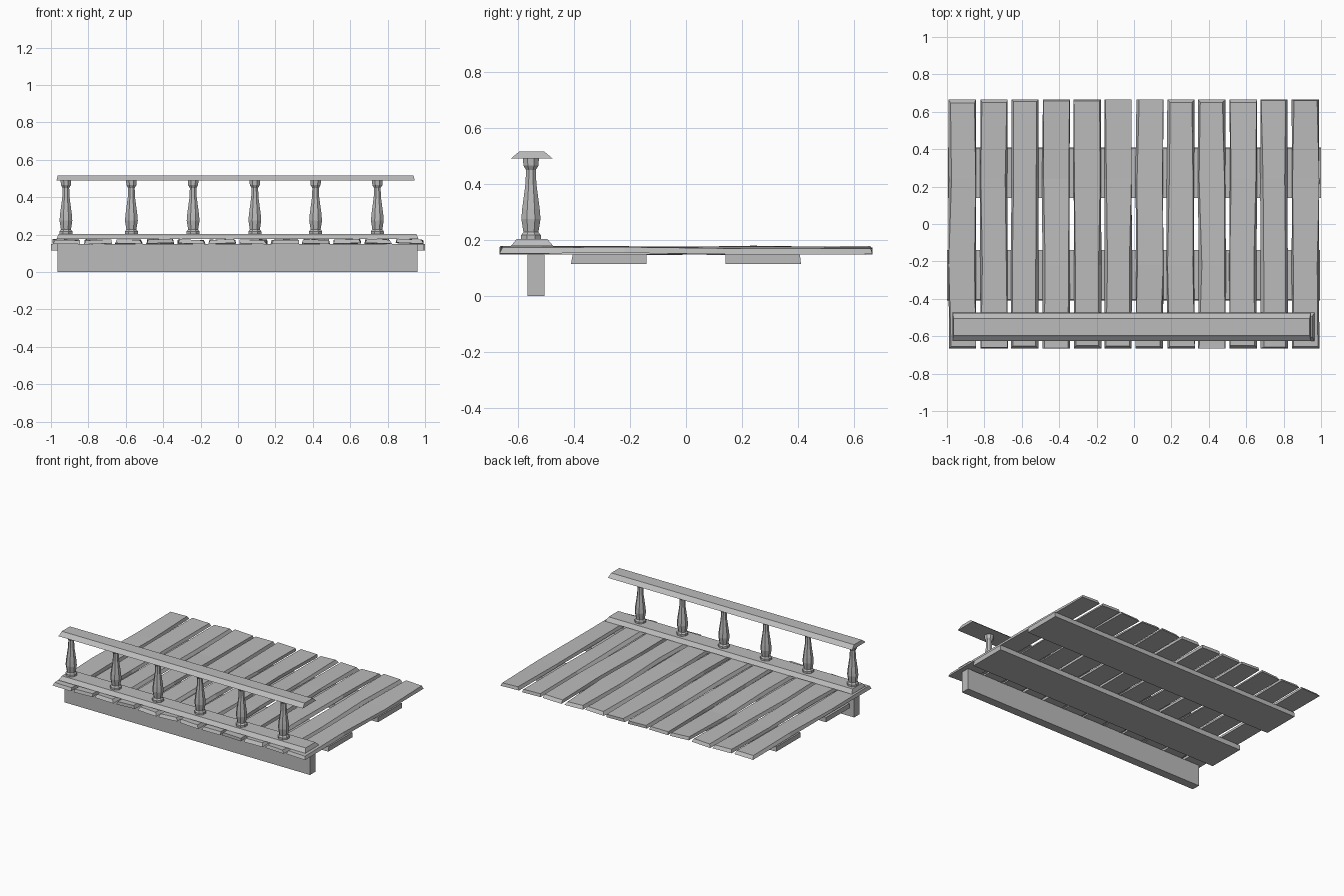
import bpy, bmesh, random
from math import pi, cos, sin

random.seed(7)
cube = bpy.data.objects.get("Cube")
if cube:
    bpy.data.objects.remove(cube, do_unlink=True)

grey = bpy.data.materials.new("plain grey")
grey.use_nodes = True
tone = (0.5, 0.5, 0.5, 1)
grey.diffuse_color = tone
grey.node_tree.nodes["Principled BSDF"].inputs["Base Color"].default_value = tone


def loft(name, rings):
    """Skin matching closed rings of points and cap both ends."""
    bm = bmesh.new()
    loops = [[bm.verts.new(p) for p in ring] for ring in rings]
    n = len(rings[0])
    for a, b in zip(loops, loops[1:]):
        for i in range(n):
            j = (i + 1) % n
            bm.faces.new((a[i], a[j], b[j], b[i]))
    bm.faces.new(loops[0])
    bm.faces.new(loops[-1])
    bmesh.ops.recalc_face_normals(bm, faces=bm.faces)
    mesh = bpy.data.meshes.new(name)
    bm.to_mesh(mesh)
    bm.free()
    mesh.materials.append(grey)
    obj = bpy.data.objects.new(name, mesh)
    bpy.context.collection.objects.link(obj)
    return obj


def bar(name, x0, x1, y0, y1, z0, z1, front=0, back=0, ends=0):
    """Beam along x whose top may be narrower than its base."""
    def ring(x, shift):
        return [(x, y0, z0), (x, y1, z0),
                (x + shift, y1 - back, z1), (x + shift, y0 + front, z1)]
    return loft(name, [ring(x0, ends), ring(x1, -ends)])


def jitter(size):
    return random.uniform(-size, size)


# Deck boards, hand-hewn with uneven bevels and a slight warp
COUNT, PITCH, HALF = 12, 0.1665, 0.073
for k in range(COUNT):
    cx = (k - (COUNT - 1) / 2) * PITCH
    rings = []
    for y in (-0.665, -0.22, 0.24, 0.665):
        tilt, lift = jitter(0.004), jitter(0.003)
        left, right = random.uniform(0, 0.018), random.uniform(0, 0.018)
        end = random.uniform(0, 0.018) if abs(y) > 0.5 else 0
        top_y = y - end if y > 0 else y + end
        shift = jitter(0.003)
        a, b = cx - HALF + shift, cx + HALF + shift
        rings.append([(a, y, 0.152 + lift - tilt), (b, y, 0.152 + lift + tilt),
                      (b - right, top_y, 0.173 + lift + tilt),
                      (a + left, top_y, 0.173 + lift - tilt)])
    loft(f"deck_board_{k + 1}", rings)

# Supports under the deck
bar("front_cross_beam", -1.0, 0.995, -0.41, -0.14, 0.115, 0.149, front=0.006)
bar("rear_cross_beam", -0.995, 1.0, 0.14, 0.41, 0.115, 0.149, back=0.004)
bar("front_fascia", -0.965, 0.96, -0.565, -0.505, 0.0, 0.149)

# Bevelled rails of the balustrade
bar("bottom_rail", -0.97, 0.965, -0.625, -0.473, 0.178, 0.204, 0.022, 0.022, 0.012)
bar("top_rail", -0.97, 0.945, -0.625, -0.475, 0.49, 0.515, 0.03, 0.03, 0.006)

# Turned balusters: radius and height pairs
PROFILE = [(0.038, 0.2), (0.038, 0.217), (0.029, 0.228), (0.037, 0.275),
           (0.034, 0.31), (0.021, 0.4), (0.019, 0.45), (0.029, 0.465), (0.031, 0.492)]
SIDES = 8
for k, x in enumerate((-0.92, -0.57, -0.24, 0.09, 0.415, 0.745)):
    angles = [2 * pi * (i + 0.5) / SIDES for i in range(SIDES)]
    loft(f"baluster_{k + 1}", [[(x + r * cos(t), -0.553 + r * sin(t), z) for t in angles]
                               for r, z in PROFILE])
